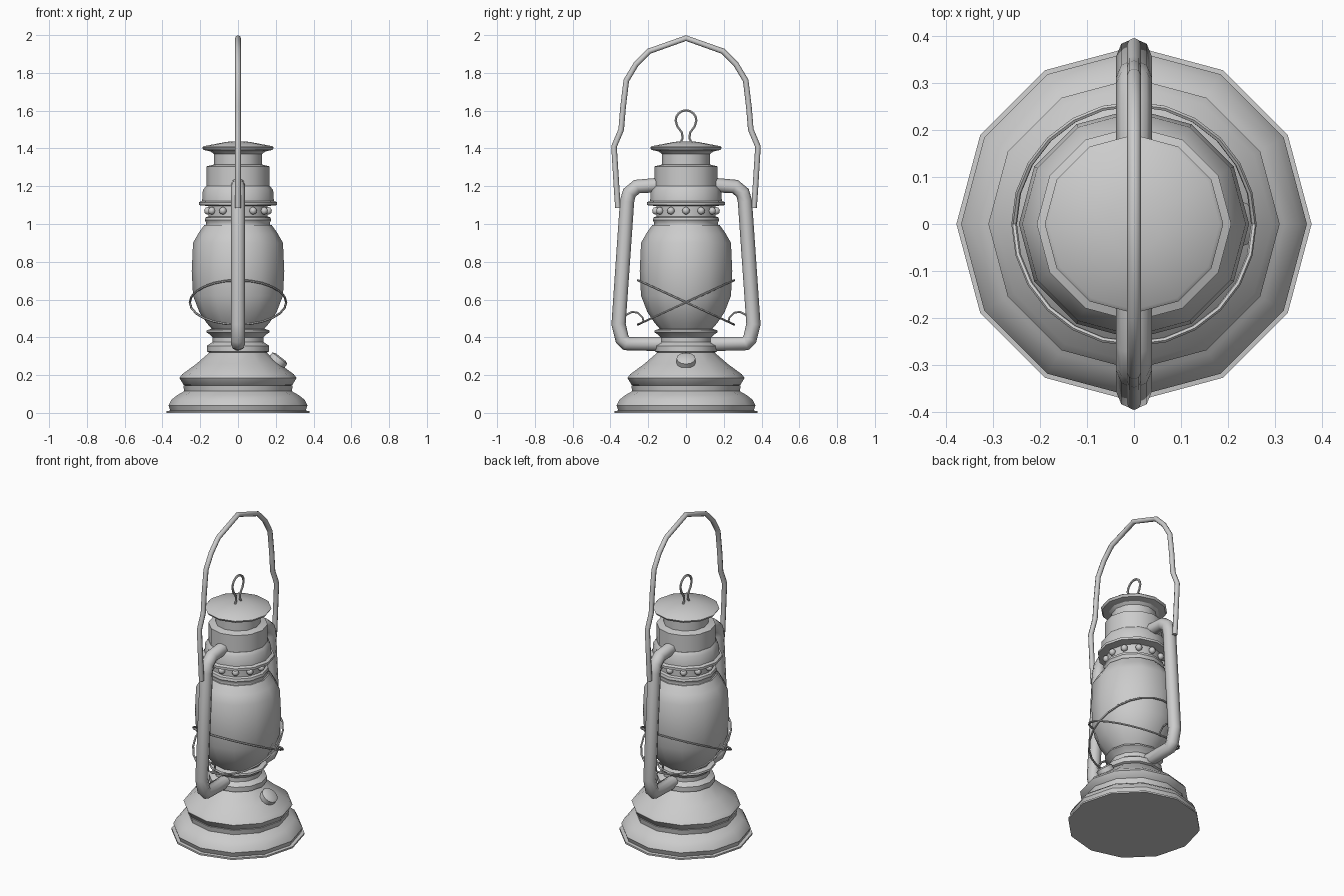
import bpy, bmesh, math
from mathutils import Matrix, Vector

cube = bpy.data.objects.get("Cube")
if cube:
    bpy.data.objects.remove(cube, do_unlink=True)

SIDES = 12
GREY = (0.6, 0.6, 0.6, 1.0)
metal = bpy.data.materials.new("plain grey")
metal.use_nodes = True
metal.diffuse_color = GREY
metal.node_tree.nodes["Principled BSDF"].inputs["Base Color"].default_value = GREY


def finish(obj, angle=40):
    """Select the object and smooth it, keeping strong edges sharp."""
    bpy.ops.object.select_all(action='DESELECT')
    obj.select_set(True)
    bpy.context.view_layer.objects.active = obj
    if obj.type == 'CURVE':
        bpy.ops.object.convert(target='MESH')
        obj = bpy.context.object
    bpy.ops.object.shade_smooth_by_angle(angle=math.radians(angle))
    return obj


def from_bmesh(name, bm, angle=40):
    bmesh.ops.recalc_face_normals(bm, faces=bm.faces)
    mesh = bpy.data.meshes.new(name)
    bm.to_mesh(mesh)
    bm.free()
    mesh.materials.append(metal)
    obj = bpy.data.objects.new(name, mesh)
    bpy.context.collection.objects.link(obj)
    return finish(obj, angle)


def lathe(name, profile):
    """Turn a (radius, z) profile around the z axis and close both ends."""
    bm = bmesh.new()
    rings = []
    for r, z in profile:
        rings.append([bm.verts.new((r * math.cos(a), r * math.sin(a), z))
                      for a in (math.tau * i / SIDES for i in range(SIDES))])
    for low, high in zip(rings, rings[1:]):
        for i in range(SIDES):
            j = (i + 1) % SIDES
            bm.faces.new((low[i], low[j], high[j], high[i]))
    bm.faces.new(rings[0][::-1])
    bm.faces.new(rings[-1])
    return from_bmesh(name, bm)


def tube(name, points, radius, closed=False, res=2):
    """Sweep a round section along a path of 3D points."""
    curve = bpy.data.curves.new(name, 'CURVE')
    curve.dimensions = '3D'
    curve.bevel_depth = radius
    curve.bevel_resolution = res
    curve.use_fill_caps = not closed
    spline = curve.splines.new('POLY')
    spline.points.add(len(points) - 1)
    for p, co in zip(spline.points, points):
        p.co = (*co, 1)
    spline.use_cyclic_u = closed
    curve.materials.append(metal)
    obj = bpy.data.objects.new(name, curve)
    bpy.context.collection.objects.link(obj)
    return finish(obj, 50)


def side_path(pairs, side=1):
    return [(0, side * y, z) for y, z in pairs]


# Stepped foot and fuel tank
lathe("base", [(0.378, 0), (0.378, 0.01), (0.358, 0.012), (0.368, 0.04),
               (0.352, 0.07), (0.32, 0.095), (0.285, 0.115), (0.29, 0.145)])
lathe("fuel_tank", [(0.27, 0.14), (0.288, 0.148), (0.31, 0.185), (0.295, 0.205),
                    (0.22, 0.26), (0.145, 0.325)])

# Burner collar below the glass
lathe("burner_collar", [(0.15, 0.318), (0.165, 0.325), (0.165, 0.355), (0.135, 0.375),
                        (0.135, 0.4), (0.15, 0.415), (0.168, 0.428), (0.165, 0.438),
                        (0.14, 0.445)])

# Glass globe
lathe("globe", [(0.135, 0.44), (0.165, 0.475), (0.205, 0.535), (0.238, 0.62),
                (0.245, 0.75), (0.238, 0.9), (0.21, 0.95), (0.178, 0.995)])

# Crown, perforated band and chimney
lathe("crown_band", [(0.17, 0.995), (0.168, 1.005), (0.176, 1.02), (0.172, 1.035),
                     (0.156, 1.04), (0.156, 1.1)])
lathe("crown_plate", [(0.16, 1.095), (0.207, 1.1), (0.207, 1.115), (0.19, 1.122),
                      (0.186, 1.18), (0.17, 1.2)])
lathe("chimney", [(0.168, 1.195), (0.168, 1.305), (0.128, 1.315), (0.128, 1.37),
                  (0.145, 1.385)])
lathe("top_cap", [(0.14, 1.383), (0.182, 1.392), (0.19, 1.405), (0.182, 1.412),
                  (0.06, 1.435), (0.01, 1.438)])

# Round studs around the band
bm = bmesh.new()
for i in range(SIDES):
    spin = Matrix.Rotation(math.tau * i / SIDES, 4, 'Z')
    bmesh.ops.create_uvsphere(bm, u_segments=10, v_segments=6, radius=0.02,
                              matrix=spin @ Matrix.Translation((0.16, 0, 1.07)))
from_bmesh("band_studs", bm, 60)

# Filler cap lying on the tank's slope
tilt = Vector((0.61, 0, 0.79)).to_track_quat('Z', 'Y').to_matrix().to_4x4()
bm = bmesh.new()
for r1, r2, depth, offset in ((0.05, 0.05, 0.03, 0), (0.05, 0.035, 0.008, 0.019)):
    bmesh.ops.create_cone(bm, cap_ends=True, segments=SIDES, radius1=r1, radius2=r2, depth=depth,
                          matrix=Matrix.Translation((0.212, 0, 0.277)) @ tilt
                          @ Matrix.Translation((0, 0, offset)))
from_bmesh("filler_cap", bm)

# Side tubes and globe guard hooks, one of each per side
frame = [(0.13, 0.365), (0.315, 0.367), (0.338, 0.39), (0.357, 0.47),
         (0.312, 1.12), (0.3, 1.165), (0.26, 1.198), (0.14, 1.207)]
hook = [(0.34, 0.49), (0.315, 0.52), (0.285, 0.535), (0.255, 0.53),
        (0.23, 0.505), (0.225, 0.485), (0.25, 0.468)]
for label, side in (("front", -1), ("back", 1)):
    tube(label + "_side_tube", side_path(frame, side), 0.038)
    tube(label + "_guard_hook", side_path(hook, side), 0.006, res=1)

# Crossed wire rings around the globe
for label, slope in (("first", 0.46), ("second", -0.46)):
    ring = [(0.255 * math.cos(a), 0.255 * math.sin(a), 0.585 + slope * 0.255 * math.sin(a))
            for a in (math.tau * i / 24 for i in range(24))]
    tube(label + "_guard_wire", ring, 0.006, True, 1)

# Carrying handle
half = [(0.36, 1.085), (0.368, 1.2), (0.381, 1.41), (0.343, 1.5), (0.333, 1.62),
        (0.316, 1.76), (0.265, 1.845), (0.195, 1.915)]
tube("carry_handle", side_path(half) + [(0, 0, 1.984)] + side_path(half[::-1], -1), 0.015)

# Lifting loop on the cap
loop = [(0.03, 1.43), (0.018, 1.455), (0.022, 1.485), (0.045, 1.515)]
arc = [(0.055 * math.cos(a), 1.547 + 0.055 * math.sin(a))
       for a in (math.pi * i / 8 for i in range(9))]
tube("lifting_loop", side_path(loop + arc) + side_path(loop[::-1], -1), 0.007, res=1)
